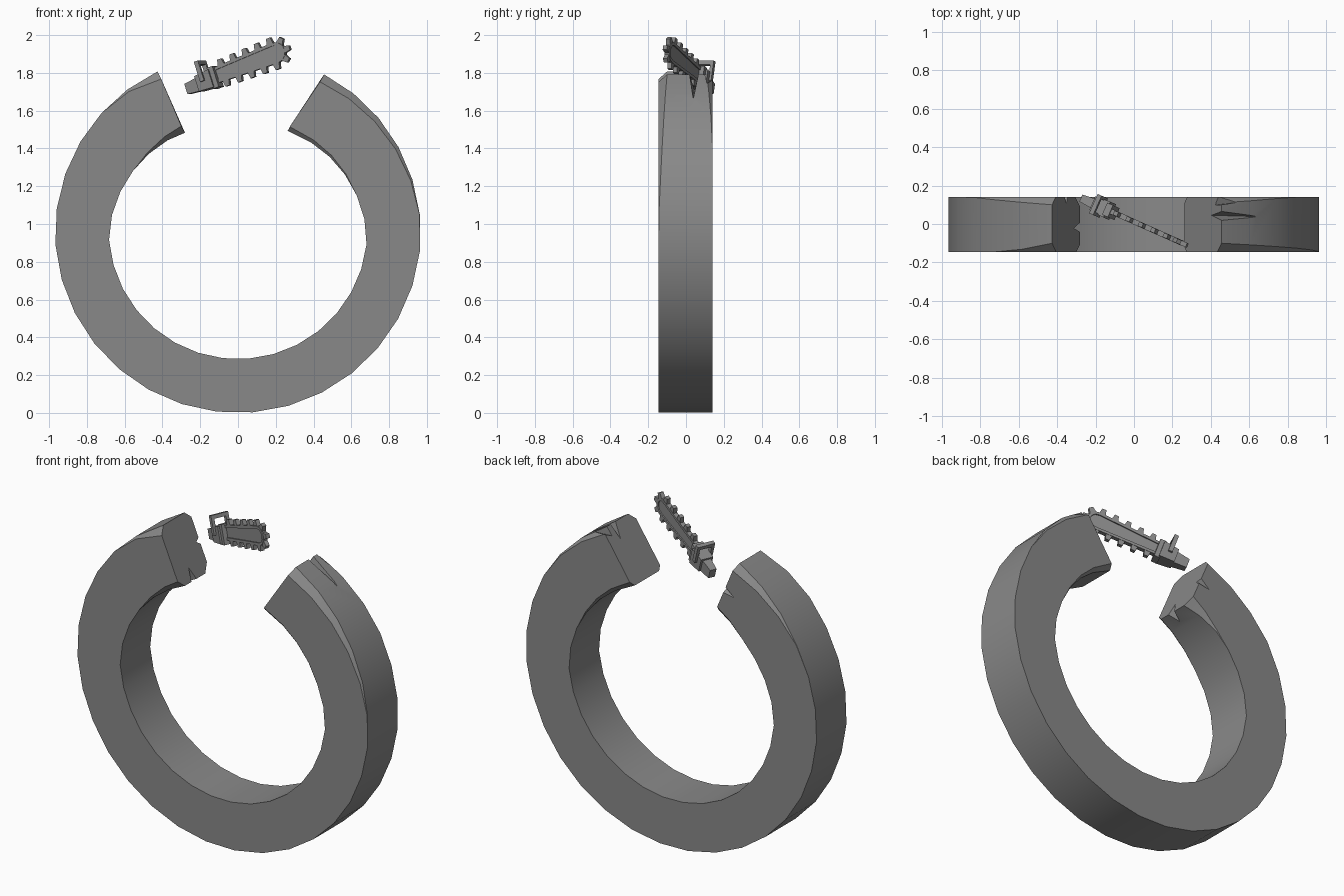
import bpy, bmesh
from math import radians, cos, sin, pi
from mathutils import Vector, Matrix

cube = bpy.data.objects.get("Cube")
if cube:
    bpy.data.objects.remove(cube)

stone = bpy.data.materials.new("stone_grey")
stone.use_nodes = True
GREY = (0.25, 0.25, 0.25, 1)
stone.diffuse_color = GREY
stone.node_tree.nodes["Principled BSDF"].inputs["Base Color"].default_value = GREY


def add_object(name, bm, matrix=None):
    bmesh.ops.recalc_face_normals(bm, faces=bm.faces)
    mesh = bpy.data.meshes.new(name)
    bm.to_mesh(mesh)
    bm.free()
    mesh.materials.append(stone)
    obj = bpy.data.objects.new(name, mesh)
    bpy.context.collection.objects.link(obj)
    if matrix:
        obj.matrix_world = matrix
    return obj


# ---- Broken ring: swept section whose corners get chipped near both ends ----
CENTRE_Z, OUTER, INNER, HALF = 0.97, 0.97, 0.685, 0.1425
START, END, STEPS = 117, 421, 27
# Chip size and length in degrees: outer front, outer back, inner back, inner front
CHIPS = {"right": [(0.045, 16), (0.04, 35), (0.05, 25), (0.04, 30)],
         "left": [(0.045, 58), (0.03, 30), (0.03, 40), (0.025, 45)]}


def ring_point(angle, radius, y):
    a = radians(angle)
    return Vector((radius * cos(a), y - 0.0025, CENTRE_Z + radius * sin(a)))


def section(angle):
    side = "right" if angle < (START + END) / 2 else "left"
    d = min(angle - START, END - angle)
    near = max(0, 1 - d / 65)
    outer, inner = OUTER - 0.03 * near, INNER - 0.1 * near
    skew = (1.7 if side == "right" else -2.7 + 5) * max(0, 1 - d / 11)
    corners = [(outer, -1), (outer, 1), (inner, 1), (inner, -1)]
    points = []
    for i, ((r, s), (size, length)) in enumerate(zip(corners, CHIPS[side])):
        c = size * max(0, 1 - d / length)
        inward = -c if r == outer else c
        pair = [(r + inward, s * HALF), (r, s * (HALF - c))]
        if i % 2:
            pair.reverse()
        a = angle + (skew if r == inner else 0)
        points += [ring_point(a, *p) for p in pair]
    return points


bm = bmesh.new()
rows = [[bm.verts.new(p) for p in section(START + (END - START) * i / STEPS)]
        for i in range(STEPS + 1)]
for a, b in zip(rows, rows[1:]):
    for k in range(8):
        bm.faces.new((a[k], a[(k + 1) % 8], b[(k + 1) % 8], b[k]))
bm.faces.new(rows[0])
bm.faces.new(rows[-1])
bmesh.ops.remove_doubles(bm, verts=bm.verts, dist=0.0005)
ring = add_object("broken_ring", bm)


# Cracks: wedges tapering to a point, (tip angle, direction, length, mouth a, mouth b, depth)
def crack(tip, into, length, mouth_a, mouth_b, bottom, point):
    bm = bmesh.new()
    for r, y in (mouth_a, mouth_b, bottom):
        bm.verts.new(ring_point(tip - into * 6, r, y))
    bm.verts.new(ring_point(tip + into * length, *point))
    bmesh.ops.convex_hull(bm, input=bm.verts)
    cutter = add_object("crack_cutter", bm)
    cutter.hide_render = True
    cutter.hide_set(True)
    cutter.display_type = 'WIRE'
    mod = ring.modifiers.new("crack", 'BOOLEAN')
    mod.operation, mod.solver, mod.object = 'DIFFERENCE', 'EXACT', cutter
    return cutter


cutters = [
    crack(START, 1, 12, (0.54, -0.07), (0.54, 0.06), (0.76, -0.02), (0.57, -0.02)),
    crack(START, 1, 9, (0.70, 0.17), (0.82, 0.17), (0.77, 0.07), (0.77, 0.16)),
    crack(END, -1, 16, (1.0, 0.00), (1.0, 0.09), (0.82, 0.05), (0.97, 0.04)),
    crack(END, -1, 8, (0.99, 0.09), (0.88, 0.17), (0.84, 0.09), (0.97, 0.12)),
]
bpy.context.view_layer.update()
result = bpy.data.meshes.new_from_object(
    ring.evaluated_get(bpy.context.evaluated_depsgraph_get()))
ring.modifiers.clear()
ring.data = result
for c in cutters:
    bpy.data.objects.remove(c)
bpy.context.view_layer.objects.active = ring
ring.select_set(True)
bpy.ops.object.shade_smooth_by_angle(angle=radians(25))

# ---- Chainsaw, built along local x and then tilted into the gap ----
SAW = (Matrix.Translation((0, 0.012, 1.83)) @ Matrix.Rotation(radians(-24), 4, 'Z')
       @ Matrix.Rotation(radians(-19), 4, 'Y'))


def block(bm, x, y, z, back=1.0):
    """Box from ranges; its back end is scaled by a taper."""
    geo = bmesh.ops.create_cube(bm, size=1)
    mid = Vector([sum(r) / 2 for r in (x, y, z)])
    for v in geo["verts"]:
        t = back if v.co.x < 0 else 1
        v.co = mid + Vector((v.co.x * (x[1] - x[0]), v.co.y * (y[1] - y[0]) * t,
                             v.co.z * (z[1] - z[0]) * t))


def bar_outline(grow):
    base = [(-0.15, -0.036 - grow), (0.23, -0.05 - grow)]
    arc = [(0.235 + (0.05 + grow) * cos(a), (0.05 + grow) * sin(a))
           for a in [pi * (k / 6 - 0.5) for k in range(1, 6)]]
    return base + arc + [(x, -z) for x, z in reversed(base)]


def plate(bm, outline, thick):
    face = bm.faces.new([bm.verts.new((x, -thick / 2, z)) for x, z in outline])
    geo = bmesh.ops.extrude_face_region(bm, geom=[face])["geom"]
    bmesh.ops.translate(bm, vec=(0, thick, 0),
                        verts=[g for g in geo if isinstance(g, bmesh.types.BMVert)])


# Guide bar with a thicker chain rim around it
bm = bmesh.new()
plate(bm, bar_outline(-0.008), 0.014)
add_object("guide_bar", bm, SAW)

bm = bmesh.new()
loops = [[bm.verts.new((x, y, z)) for x, z in bar_outline(g)]
         for g, y in ((0.006, -0.014), (0.006, 0.014), (-0.01, 0.014), (-0.01, -0.014))]
n = len(loops[0])
for a, b in zip(loops, loops[1:] + loops[:1]):
    for k in range(n):
        bm.faces.new((a[k], a[(k + 1) % n], b[(k + 1) % n], b[k]))
add_object("chain_loop", bm, SAW)

# Teeth along both edges and around the nose
bm = bmesh.new()


def tooth(x, z, angle):
    spot = Matrix.Translation((x, 0, z)) @ Matrix.Rotation(-angle, 4, 'Y')
    geo = bmesh.ops.create_cube(bm, size=1)
    for v in geo["verts"]:
        top = v.co.x > 0
        width = 0.024 if top else 0.038
        v.co = spot @ Vector((v.co.x * 0.034, v.co.y * 0.024, v.co.z * width))


for k in range(5):
    x = -0.085 + 0.076 * k
    z = 0.058 + 0.012 * k / 4
    tooth(x, z, pi / 2)
    tooth(x, -z, -pi / 2)
for a in (-48, 0, 48):
    a = radians(a)
    tooth(0.235 + 0.068 * cos(a), 0.068 * sin(a), a)
add_object("chain_teeth", bm, SAW)

# Motor body, rear grip and wrap handle
bm = bmesh.new()
block(bm, (-0.24, -0.15), (-0.045, 0.045), (-0.06, 0.04), 0.85)
block(bm, (-0.16, -0.125), (-0.034, 0.034), (-0.066, 0.05))
add_object("motor_body", bm, SAW)

bm = bmesh.new()
block(bm, (-0.315, -0.23), (-0.027, 0.027), (-0.052, 0.024), 0.75)
add_object("rear_grip", bm, SAW)

bm = bmesh.new()
block(bm, (-0.21, -0.186), (-0.055, 0.055), (0.08, 0.102))
for s in (-1, 1):
    block(bm, (-0.21, -0.186), (s * 0.046 - 0.009, s * 0.046 + 0.009), (-0.01, 0.09))
add_object("wrap_handle", bm, SAW)
